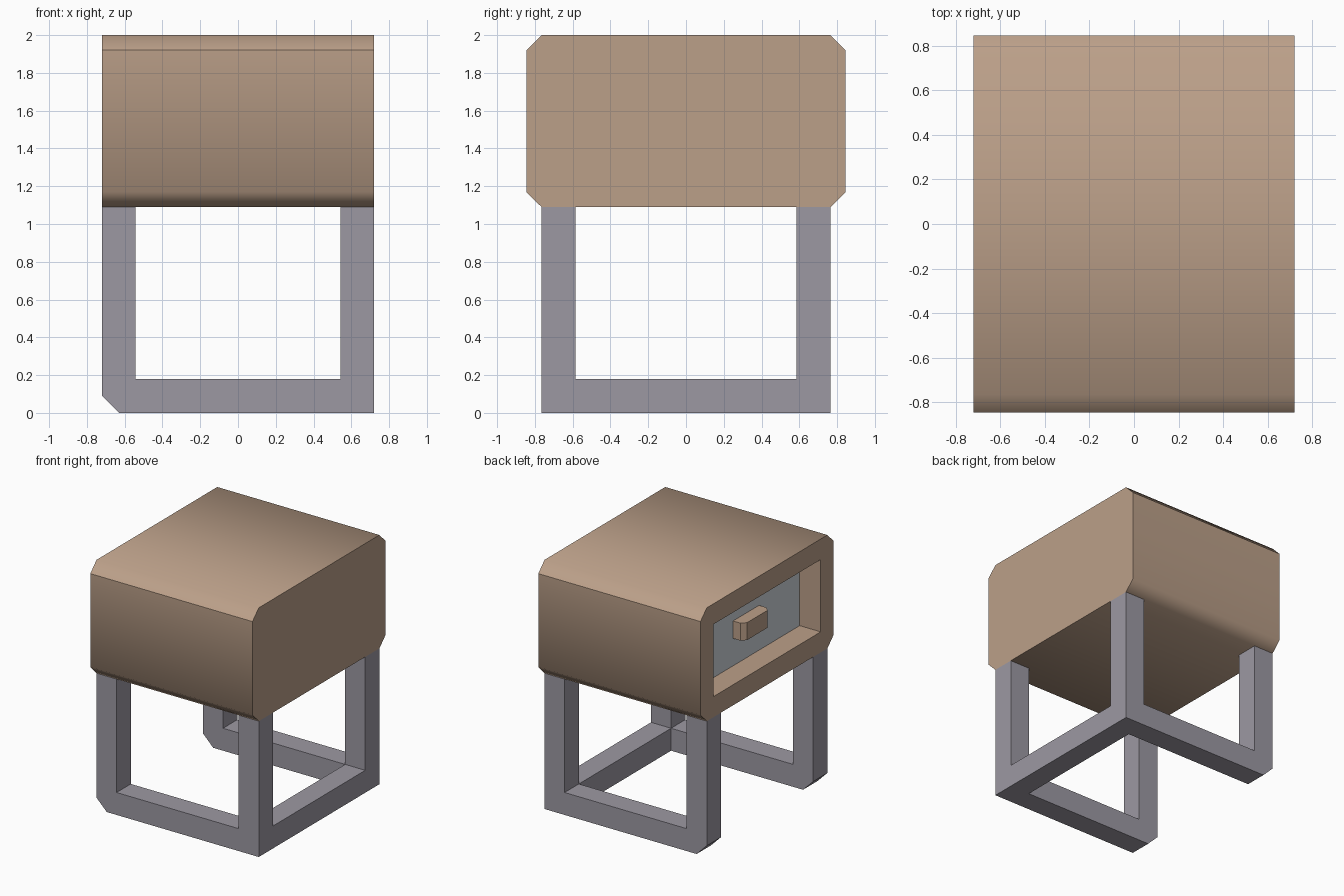
import bpy
import bmesh
from mathutils import Vector

cube = bpy.data.objects.get("Cube")
if cube:
    bpy.data.objects.remove(cube, do_unlink=True)


def material(name, color):
    mat = bpy.data.materials.new(name)
    mat.use_nodes = True
    mat.diffuse_color = (*color, 1)
    mat.node_tree.nodes["Principled BSDF"].inputs["Base Color"].default_value = (*color, 1)
    return mat


wood = material("tan wood", (0.50, 0.35, 0.25))
metal = material("grey frame", (0.335, 0.318, 0.365))
panel = material("pale drawer panel", (0.62, 0.66, 0.70))


def finish(bm, name, *mats):
    bmesh.ops.recalc_face_normals(bm, faces=bm.faces)
    mesh = bpy.data.meshes.new(name)
    bm.to_mesh(mesh)
    bm.free()
    for mat in mats:
        mesh.materials.append(mat)
    obj = bpy.data.objects.new(name, mesh)
    bpy.context.collection.objects.link(obj)
    return obj


HALF_X, HALF_Y, LOW, HIGH, CUT = 0.72, 0.845, 1.09, 2.0, 0.08
MID = (LOW + HIGH) / 2
HALF_Z = (HIGH - LOW) / 2
RIM, DEPTH = 0.165, 0.187
SIGNS = [(1, 1), (-1, 1), (-1, -1), (1, -1)]


# Cabinet: chamfered profile along x, with a recessed drawer in the -x end
def make_cabinet():
    bm = bmesh.new()

    def outline(x):
        verts = []
        for sy, sz in SIGNS:
            pair = [(HALF_Y, HALF_Z - CUT), (HALF_Y - CUT, HALF_Z)]
            if sy != sz:
                pair.reverse()
            verts += [bm.verts.new((x, sy * y, MID + sz * z)) for y, z in pair]
        return verts

    def opening(x):
        return [bm.verts.new((x, sy * (HALF_Y - RIM), MID + sz * (HALF_Z - RIM)))
                for sy, sz in SIGNS]

    near, far = outline(-HALF_X), outline(HALF_X)
    mouth, back = opening(-HALF_X), opening(-HALF_X + DEPTH)
    bm.faces.new(far)
    for i in range(8):
        j = (i + 1) % 8
        bm.faces.new((near[i], near[j], far[j], far[i])).smooth = True
    for k in range(4):
        n = (k + 1) % 4
        bm.faces.new((near[2 * k], near[2 * k + 1], mouth[k]))
        bm.faces.new((near[2 * k + 1], near[(2 * k + 2) % 8], mouth[n], mouth[k]))
        bm.faces.new((mouth[k], mouth[n], back[n], back[k]))
    bm.faces.new(back).material_index = 1

    # Sharp ends and sharp upper wall edges; the other long edges are soft
    for edge in bm.edges:
        a, b = (v.co for v in edge.verts)
        along = abs(a.x - b.x) > HALF_X
        upper = abs(a.z - (HIGH - CUT)) < 0.001
        edge.smooth = along and not upper
    return finish(bm, "cabinet", wood, panel)


make_cabinet()

# Handle: bar with chamfered ends standing off the drawer panel
bm = bmesh.new()
base = -HALF_X + DEPTH
plan = [(0, 0.165), (0.065, 0.165), (0.1, 0.13)]
plan += [(d, -y) for d, y in reversed(plan)]
face = bm.faces.new([bm.verts.new((base - d, y, MID - 0.07)) for d, y in plan])
grown = bmesh.ops.extrude_face_region(bm, geom=[face])["geom"]
bmesh.ops.translate(bm, vec=(0, 0, 0.14),
                    verts=[v for v in grown if isinstance(v, bmesh.types.BMVert)])
finish(bm, "drawer_handle", wood)

# Leg frame: front U frame and half of the crossbar, mirrored to the back
FRONT, BAR, IN = -0.765, 0.18, HALF_X - 0.178
bm = bmesh.new()
shapes = [
    [(-HALF_X, LOW), (-IN, LOW), (-IN, BAR), (IN, BAR), (IN, 0),
     (BAR / 2 - HALF_X, 0), (-HALF_X, BAR / 2)],
    [(IN, 0), (IN, BAR), (HALF_X, BAR), (HALF_X, 0)],
    [(IN, BAR), (IN, LOW), (HALF_X, LOW), (HALF_X, BAR)],
]
for shape in shapes:
    bm.faces.new([bm.verts.new((x, FRONT, z)) for x, z in shape])
bmesh.ops.remove_doubles(bm, verts=bm.verts, dist=0.0001)


def extrude_y(faces, distance):
    geom = bmesh.ops.extrude_face_region(bm, geom=faces)["geom"]
    bmesh.ops.translate(bm, vec=(0, distance, 0),
                        verts=[v for v in geom if isinstance(v, bmesh.types.BMVert)])
    return [f for f in geom if isinstance(f, bmesh.types.BMFace)]


inner = extrude_y(bm.faces[:], BAR)
corner = min(inner, key=lambda f: (f.calc_center_median() - Vector((HALF_X, 0, 0))).xz.length)
cap = extrude_y([corner], -FRONT - BAR)
bmesh.ops.delete(bm, geom=cap, context="FACES_ONLY")
legs = finish(bm, "leg_frame", metal)
mirror = legs.modifiers.new("mirror", "MIRROR")
mirror.use_axis = (False, True, False)
